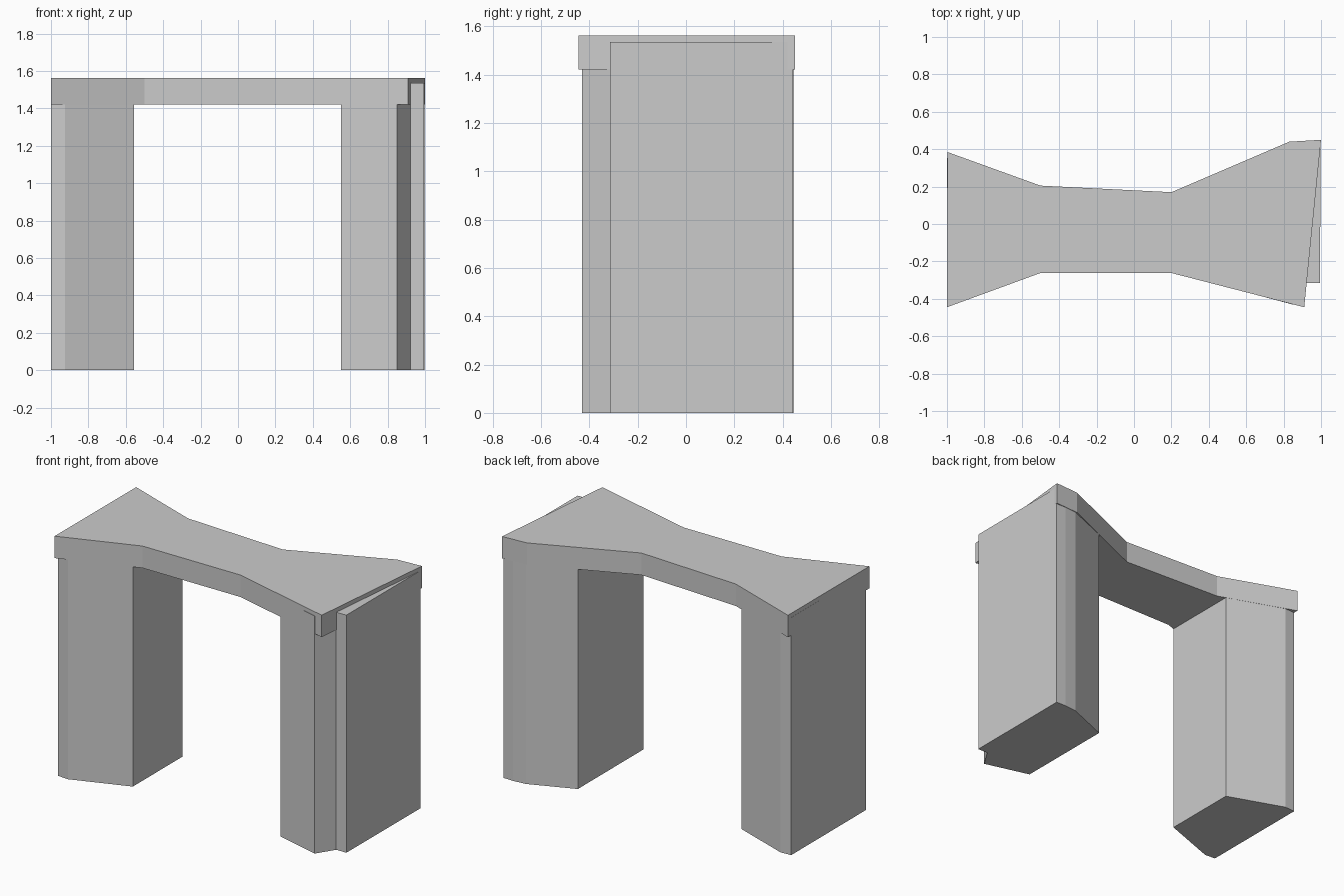
import bpy
import bmesh

if "Cube" in bpy.data.objects:
    bpy.data.objects.remove(bpy.data.objects["Cube"])


def prism(name, outline, z0, z1):
    """Extrude a flat outline straight up from z0 to z1."""
    bm = bmesh.new()
    base = bm.faces.new([bm.verts.new((x, y, z0)) for x, y in outline])
    top = bmesh.ops.extrude_face_region(bm, geom=[base])["geom"]
    verts = [v for v in top if isinstance(v, bmesh.types.BMVert)]
    bmesh.ops.translate(bm, verts=verts, vec=(0, 0, z1 - z0))
    bmesh.ops.recalc_face_normals(bm, faces=bm.faces[:])
    mesh = bpy.data.meshes.new(name)
    bm.to_mesh(mesh)
    bm.free()
    obj = bpy.data.objects.new(name, mesh)
    bpy.context.collection.objects.link(obj)
    return obj


# Deck slab, waisted in the middle with a skewed right end
prism("deck_slab", [
    (-1.0, -0.445), (-0.5, -0.262), (0.2, -0.262), (0.91, -0.445),
    (1.0, 0.45), (0.83, 0.44), (0.2, 0.17), (-0.5, 0.205), (-0.998, 0.385),
], 1.42, 1.562)

# Left pier, its sides following the slab edges with blunt outer corners
prism("left_pier", [
    (-0.999, -0.41), (-0.925, -0.416), (-0.555, -0.281),
    (-0.555, 0.224), (-0.925, 0.357), (-0.999, 0.353),
], 0, 1.535)

# Right pier, with a notch in the outer front corner
prism("right_pier", [
    (0.55, -0.351), (0.85, -0.431), (0.923, -0.315), (0.995, -0.315),
    (0.997, 0.442), (0.925, 0.444), (0.84, 0.436), (0.55, 0.319),
], 0, 1.535)
